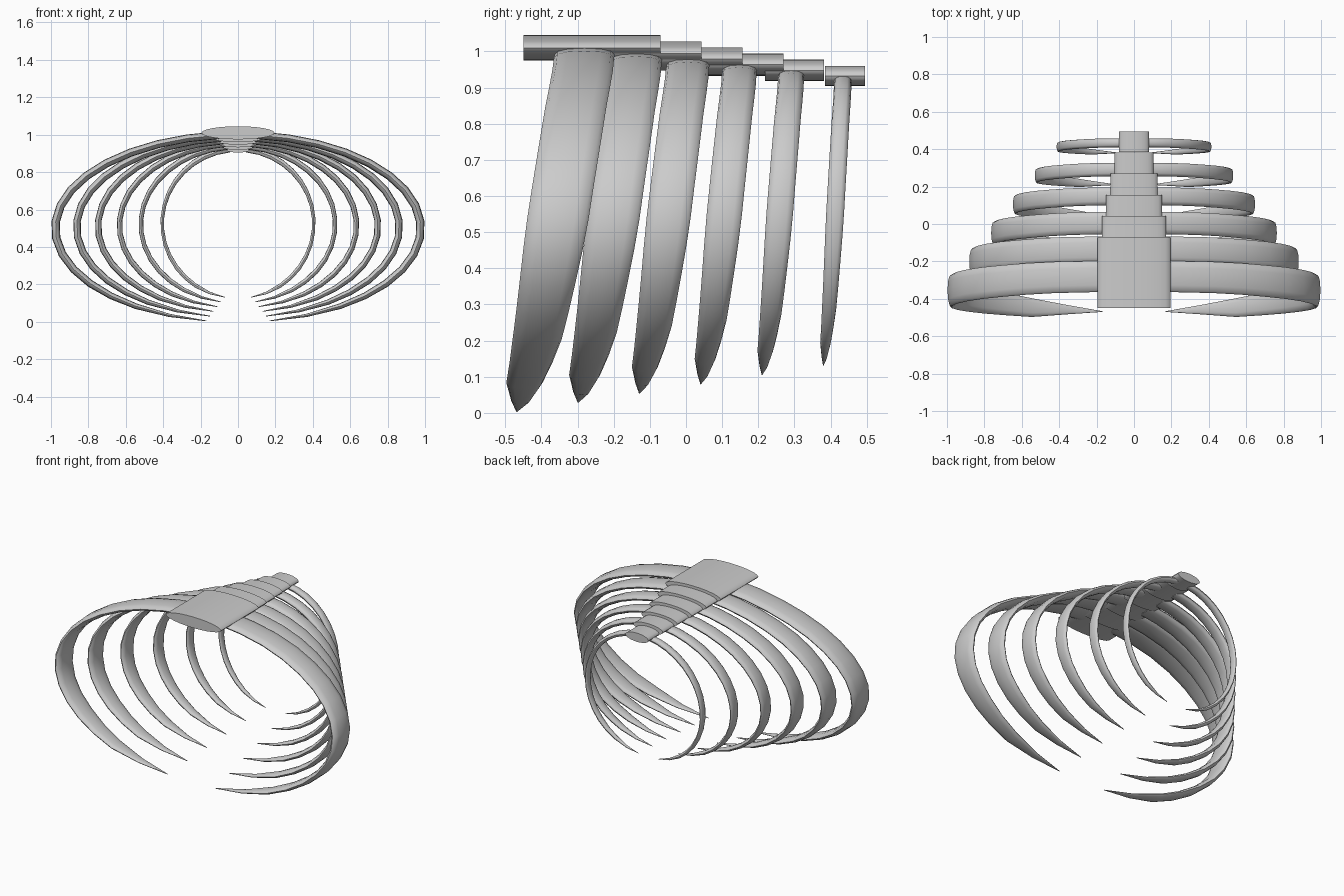
import bpy, bmesh
from math import sin, cos, radians, pi, copysign
from mathutils import Vector

if "Cube" in bpy.data.objects:
    bpy.data.objects.remove(bpy.data.objects["Cube"])

# rib keys: angle on ellipse, y offset, width along y, thickness
KEYS = [(90, -.017, .165, .04), (60, -.027, .168, .043), (30, -.06, .17, .045),
        (0, -.10, .17, .045), (-37, -.153, .135, .04), (-56, -.187, .10, .03),
        (-80, -.208, .004, .004)]


def sample(a):
    for k, n in zip(KEYS, KEYS[1:]):
        if a >= n[0]:
            f = (k[0] - a) / (k[0] - n[0])
            return [p + (q - p) * f for p, q in zip(k[1:], n[1:])]
    return KEYS[-1][1:]


def loft(name, rings):
    """Skin a list of closed rings, capping both ends."""
    bm = bmesh.new()
    vs = [[bm.verts.new(p) for p in r] for r in rings]
    n = len(vs[0])
    for r, s in zip(vs, vs[1:]):
        for i in range(n):
            bm.faces.new((r[i], r[(i + 1) % n], s[(i + 1) % n], s[i]))
    bm.faces.new(vs[0])
    bm.faces.new(vs[-1])
    bmesh.ops.recalc_face_normals(bm, faces=bm.faces)
    me = bpy.data.meshes.new(name)
    bm.to_mesh(me)
    bm.free()
    ob = bpy.data.objects.new(name, me)
    bpy.context.collection.objects.link(ob)
    return ob


def soft(c):
    return copysign(abs(c) ** .85, c)


def rib_rings():
    rings = []
    for a in list(range(84, -57, -10)) + [-68, -80]:
        y, w, t = sample(a)
        ca, sa = cos(radians(a)), sin(radians(a))
        b = .5 if a > 0 else .503
        p = Vector((.977 * ca, y, -.028 + b * sa))
        nrm = Vector((b * ca, 0, .977 * sa)).normalized()
        rings.append([p + nrm * (t / 2 * soft(sin(k * pi / 6)))
                      + Vector((0, w / 2 * soft(cos(k * pi / 6)), 0)) for k in range(12)])
    return rings


def spine_rings():
    # lens-shaped block running along y
    return [[(.195 * cos(k * pi / 12), y, .482 + .035 * sin(k * pi / 12)) for k in range(24)]
            for y in (-.19, .19)]


# six segments, shrinking toward the back
for i in range(6):
    rib = loft(f"rib_pair_{i + 1}", rib_rings())
    rib.modifiers.new("mirror", 'MIRROR').use_mirror_merge = False
    spine = loft(f"spine_block_{i + 1}", spine_rings())
    for ob in (rib, spine):
        ob.location = (0, -.26 + .14 * i, .528 + .004 * i)
        ob.scale = (1 - .117 * i, 1 - .142 * i, 1 - .0406 * i)
        bpy.ops.object.select_all(action='DESELECT')
        ob.select_set(True)
        bpy.context.view_layer.objects.active = ob
        bpy.ops.object.shade_smooth_by_angle(angle=radians(40))
